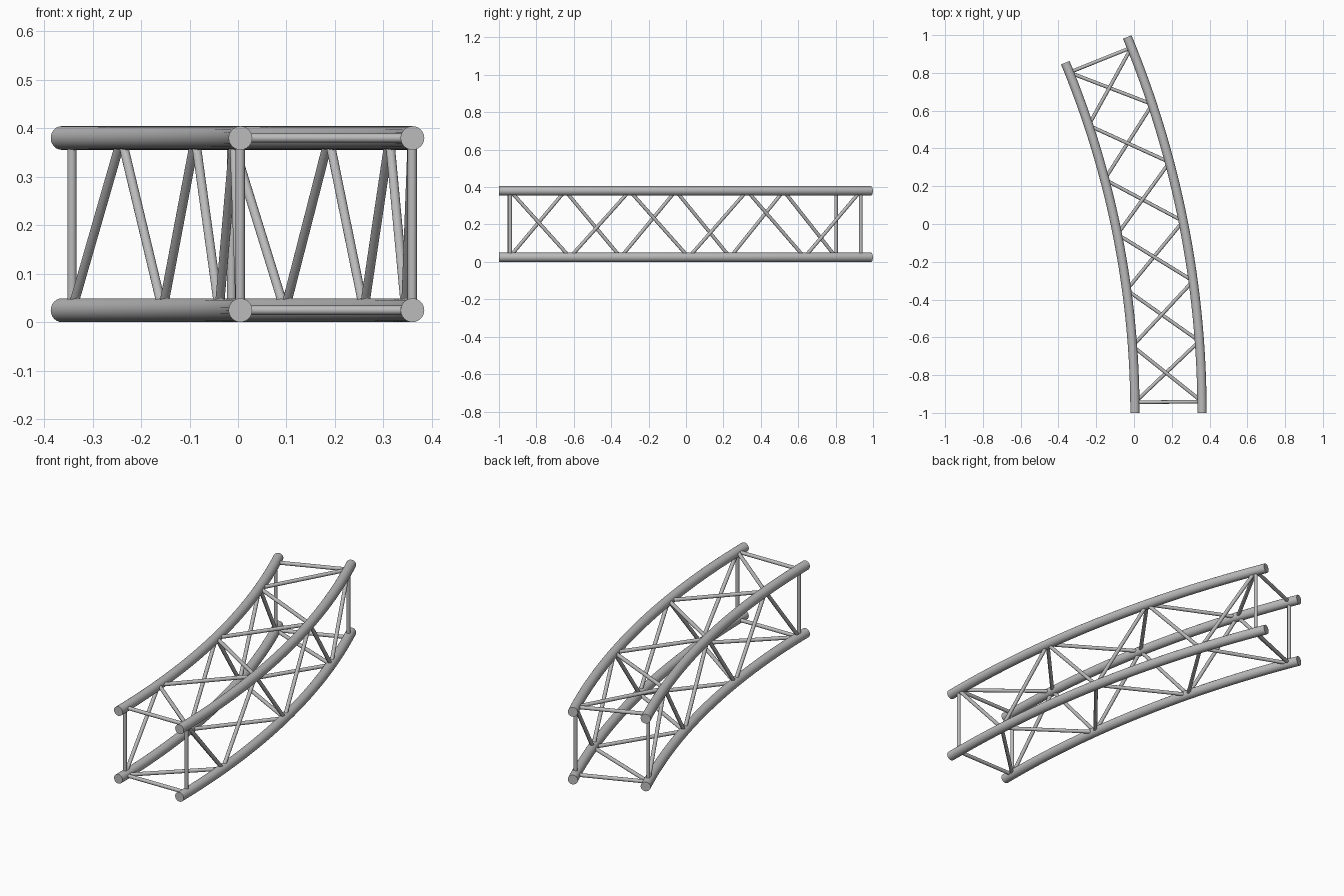
import bpy
import bmesh
from math import sin, cos, pi, radians
from mathutils import Vector

cube = bpy.data.objects.get("Cube")
if cube:
    bpy.data.objects.remove(cube)

# Overall dimensions
CENTRE = Vector((-4.84, -1.0, 0))
RADII = {"inner": 4.845, "outer": 5.2}
LEVELS = {"bottom": 0.0245, "top": 0.38}
SWEEP = radians(22.5)
END_GAP = radians(0.66)
BAYS = 6
CHORD_R, BRACE_R = 0.0245, 0.0095

metal = bpy.data.materials.new("grey metal")
metal.use_nodes = True
colour = (0.5, 0.5, 0.5, 1)
metal.diffuse_color = colour
metal.node_tree.nodes["Principled BSDF"].inputs["Base Color"].default_value = colour


def arc_point(side, level, angle):
    r = RADII[side]
    return CENTRE + Vector((r * cos(angle), r * sin(angle), LEVELS[level]))


def node(side, level, k):
    return arc_point(side, level, END_GAP + (SWEEP - 2 * END_GAP) * k / BAYS)


def tube(name, points, radius, sides):
    """Capped round tube swept through the points."""
    bm = bmesh.new()
    rings = []
    for i, p in enumerate(points):
        t = (points[min(i + 1, len(points) - 1)] - points[max(i - 1, 0)]).normalized()
        up = Vector((0, 1, 0)) if abs(t.z) > 0.99 else Vector((0, 0, 1))
        u = t.cross(up).normalized()
        v = u.cross(t)
        rings.append([bm.verts.new(p + radius * (u * cos(2 * pi * j / sides) + v * sin(2 * pi * j / sides)))
                      for j in range(sides)])
    for a, b in zip(rings, rings[1:]):
        for j in range(sides):
            n = (j + 1) % sides
            bm.faces.new((a[j], a[n], b[n], b[j]))
    bm.faces.new(rings[0])
    bm.faces.new(rings[-1])
    bmesh.ops.recalc_face_normals(bm, faces=bm.faces)
    mesh = bpy.data.meshes.new(name)
    bm.to_mesh(mesh)
    bm.free()
    mesh.materials.append(metal)
    obj = bpy.data.objects.new(name, mesh)
    bpy.context.collection.objects.link(obj)
    bpy.ops.object.select_all(action="DESELECT")
    obj.select_set(True)
    bpy.context.view_layer.objects.active = obj
    bpy.ops.object.shade_smooth_by_angle(angle=radians(40))


# Four curved main chords
STEPS = 32
for side in RADII:
    for level in LEVELS:
        path = [arc_point(side, level, SWEEP * i / STEPS) for i in range(STEPS + 1)]
        tube(f"{level}_{side}_chord", path, CHORD_R, 24)

# Square frames near both ends
for label, k in (("front", 0), ("back", BAYS)):
    for side in RADII:
        tube(f"{label}_{side}_post", [node(side, "bottom", k), node(side, "top", k)], BRACE_R, 16)
    for level in LEVELS:
        tube(f"{label}_{level}_crossbar", [node("inner", level, k), node("outer", level, k)], BRACE_R, 16)

# Zigzag braces on the four faces: each joint alternates between two chords
ZIGZAGS = {
    "outer_side": (("outer", "top"), ("outer", "bottom")),
    "inner_side": (("inner", "bottom"), ("inner", "top")),
    "top": (("outer", "top"), ("inner", "top")),
    "bottom": (("inner", "bottom"), ("outer", "bottom")),
}
for face, ends in ZIGZAGS.items():
    for k in range(BAYS):
        a = node(*ends[k % 2], k)
        b = node(*ends[(k + 1) % 2], k + 1)
        tube(f"{face}_brace_{k + 1}", [a, b], BRACE_R, 16)
